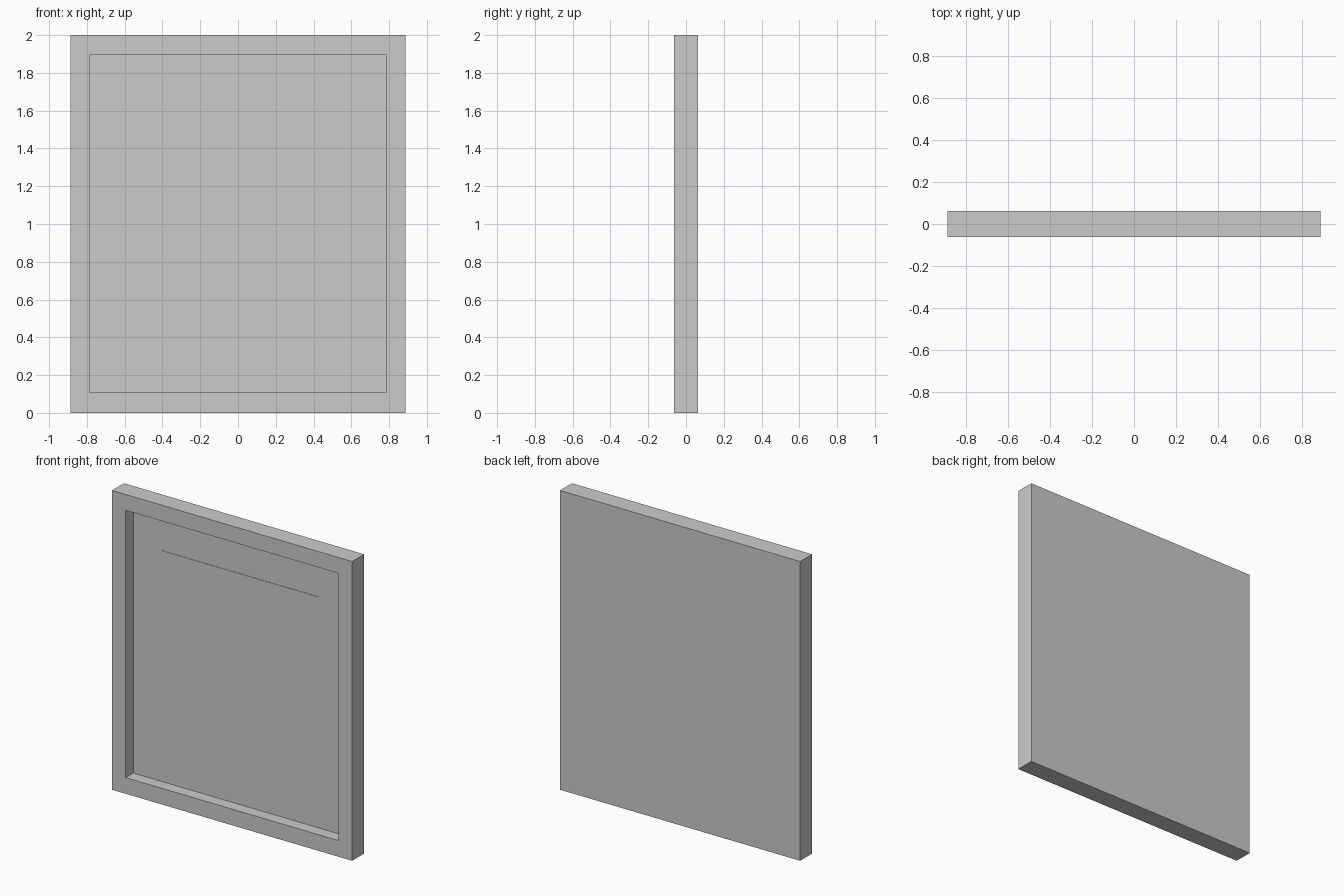
import bpy, bmesh
from mathutils import Vector

if "Cube" in bpy.data.objects:
    bpy.data.objects.remove(bpy.data.objects["Cube"])

HALF_W, HEIGHT, HALF_D = 0.888, 2.0, 0.063   # outer frame
OPEN_W, OPEN_LOW, OPEN_HIGH = 0.786, 0.108, 1.894  # front opening
FLOOR_Y = 0.03


def finish(name, bm):
    bmesh.ops.recalc_face_normals(bm, faces=bm.faces[:])
    mesh = bpy.data.meshes.new(name)
    bm.to_mesh(mesh)
    bm.free()
    obj = bpy.data.objects.new(name, mesh)
    bpy.context.collection.objects.link(obj)
    return obj


def block(lo, hi):
    bm = bmesh.new()
    bmesh.ops.create_cube(bm, size=1)
    lo, hi = Vector(lo), Vector(hi)
    bmesh.ops.scale(bm, vec=hi - lo, verts=bm.verts[:])
    bmesh.ops.translate(bm, vec=(lo + hi) / 2, verts=bm.verts[:])
    return bm


# frame: solid block with closed back, front face inset and pushed in
bm = block((-HALF_W, -HALF_D, 0), (HALF_W, HALF_D, HEIGHT))
front = min(bm.faces, key=lambda f: f.calc_center_median().y)
bmesh.ops.inset_individual(bm, faces=[front], thickness=0.1)
for v in front.verts:
    v.co.x = OPEN_W if v.co.x > 0 else -OPEN_W
    v.co.z = OPEN_HIGH if v.co.z > 1 else OPEN_LOW
recess = bmesh.ops.extrude_discrete_faces(bm, faces=[front])["faces"][0]
for v in recess.verts:
    v.co.y = FLOOR_Y
finish("frame", bm)

# mat board, edges tucked slightly into the frame
finish("mat_board", block((-OPEN_W - 0.004, 0.017, OPEN_LOW - 0.004),
                          (OPEN_W + 0.004, FLOOR_Y + 0.005, OPEN_HIGH + 0.004)))

# picture sheet, just proud of the mat
finish("picture_panel", block((-0.58, 0.014, 0.353), (0.58, 0.022, 1.652)))
